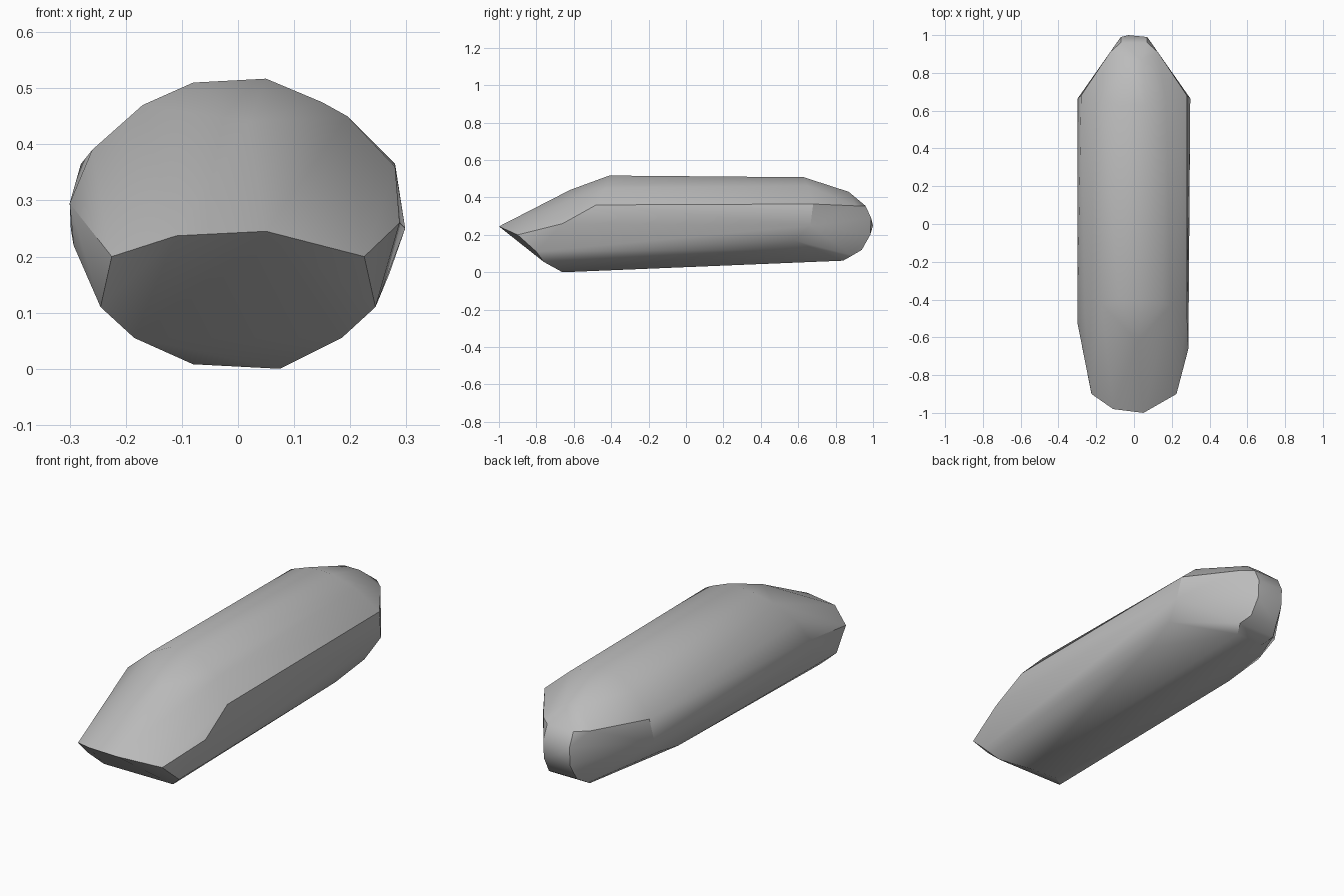
import bpy
import bmesh
import math
from mathutils import Vector

cube = bpy.data.objects.get("Cube")
if cube:
    bpy.data.objects.remove(cube, do_unlink=True)


def make_material(name, value):
    material = bpy.data.materials.new(name)
    colour = (value, value, value, 1.0)
    material.diffuse_color = colour
    material.use_nodes = True
    shader = material.node_tree.nodes["Principled BSDF"]
    shader.inputs["Base Color"].default_value = colour
    return material


def mirrored(points):
    """Return the points together with their copies across x = 0."""
    return [(side * x, y, z) for x, y, z in points for side in (1, -1)]


def hull_object(name, points, material):
    """Wrap a tight convex skin around the outline points."""
    mesh = bpy.data.meshes.new(name)
    bm = bmesh.new()
    for point in points:
        bm.verts.new(Vector(point))
    result = bmesh.ops.convex_hull(bm, input=bm.verts[:])
    spare = {item for key in ("geom_interior", "geom_unused")
             for item in result[key] if isinstance(item, bmesh.types.BMVert)}
    bmesh.ops.delete(bm, geom=list(spare), context="VERTS")
    bmesh.ops.recalc_face_normals(bm, faces=bm.faces[:])
    bm.to_mesh(mesh)
    bm.free()
    mesh.materials.append(material)
    obj = bpy.data.objects.new(name, mesh)
    bpy.context.collection.objects.link(obj)
    return obj


# Chisel lip and the undercut below it
lip = mirrored([(.225, -.9, .2)]) + [(.05, -1, .245), (-.11, -.98, .237)]
undercut = mirrored([(.245, -.8, .11), (.185, -.76, .055)])
undercut += [(.075, -.66, 0), (-.08, -.66, .008)]

# Upper rim where the front ramp meets the body
ramp = [(.02, -.62, .44), (.05, -.41, .517), (-.08, -.4, .51),
        (.15, -.42, .475), (.195, -.43, .45), (.28, -.48, .36),
        (.288, -.66, .26), (-.17, -.43, .47), (-.26, -.47, .39),
        (-.3, -.52, .295), (-.293, -.55, .22)]

# Rear shoulder of the body
shoulder = mirrored([(.06, .63, .508), (.17, .65, .462), (.28, .68, .365),
                     (.298, .665, .25), (.27, .58, .17), (.24, .4, .12)])

# Narrow rounded ridge that closes the tail
tail = mirrored([(.04, .87, .43), (.126, .91, .355), (.07, .96, .355),
                 (.07, .99, .29), (.07, .985, .2), (.075, .94, .12),
                 (.1, .89, .09), (.075, .84, .062)])
tail += [(-.03, 1, .25)]

grey = make_material("plain grey", 0.5)
body = hull_object("faceted_body", lip + undercut + ramp + shoulder + tail, grey)

# Soft facets, with the chisel and tail edges kept crisp
bpy.ops.object.select_all(action="DESELECT")
body.select_set(True)
bpy.context.view_layer.objects.active = body
bpy.ops.object.shade_smooth_by_angle(angle=math.radians(30))
